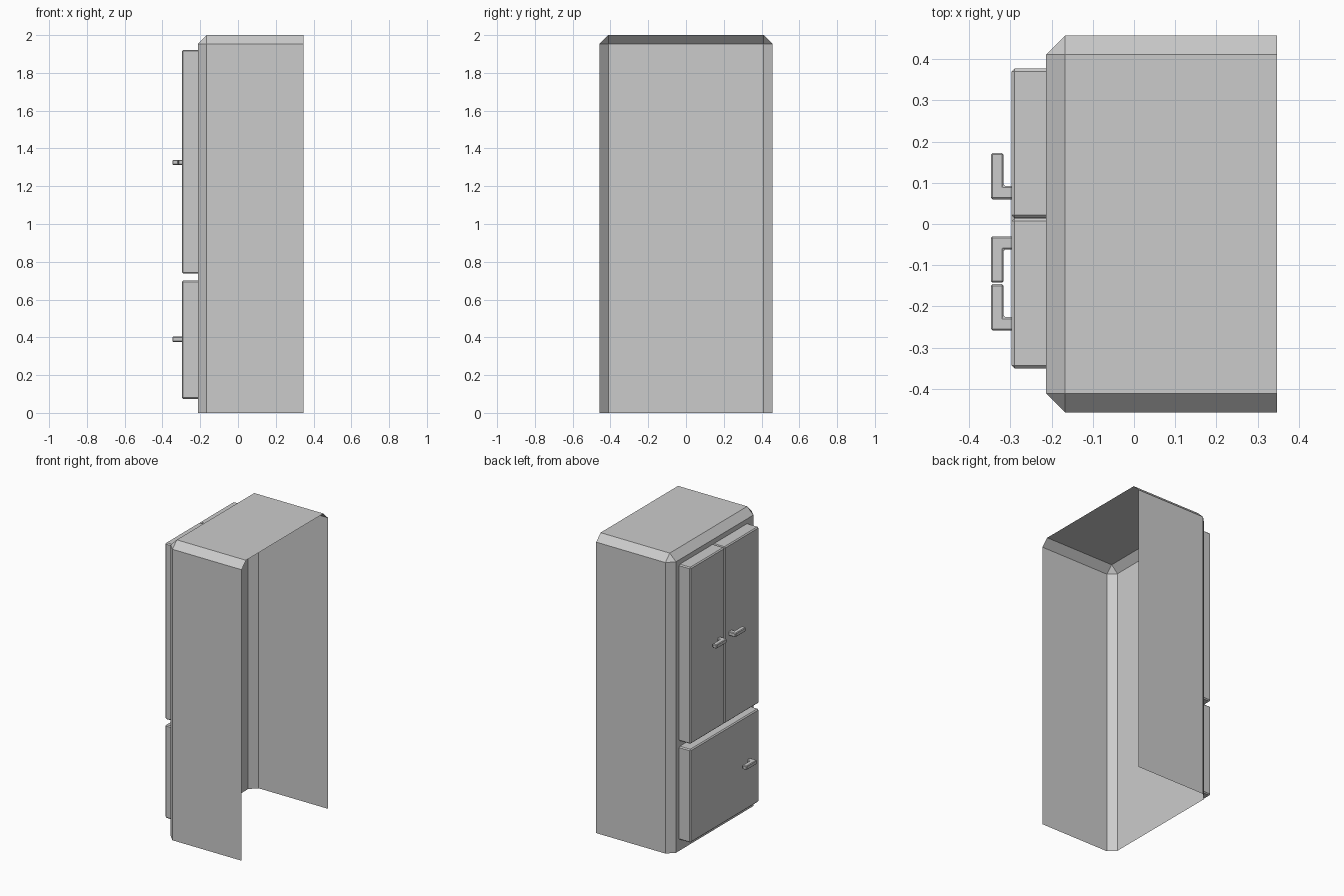
import bpy, bmesh

if "Cube" in bpy.data.objects:
    bpy.data.objects.remove(bpy.data.objects["Cube"])


def make_prism(name, outline, z0, z1, bevel, open_x, open_bottom=False):
    """Extrude an XY outline, chamfer its edges, leave the x = open_x side open."""
    bm = bmesh.new()
    base = bm.faces.new([bm.verts.new((x, y, z0)) for x, y in outline])
    top = bmesh.ops.extrude_face_region(bm, geom=[base], use_keep_orig=True)
    for v in top["geom"]:
        if isinstance(v, bmesh.types.BMVert):
            v.co.z = z1
    bmesh.ops.recalc_face_normals(bm, faces=bm.faces[:])

    def on_open(item):
        return (all(abs(v.co.x - open_x) < 1e-5 for v in item.verts)
                or (open_bottom and all(abs(v.co.z - z0) < 1e-5 for v in item.verts)))

    edges = [e for e in bm.edges if not on_open(e)]
    bmesh.ops.bevel(bm, geom=edges, offset=bevel, offset_type='OFFSET',
                    segments=1, profile=0.5, affect='EDGES')
    bmesh.ops.delete(bm, geom=[f for f in bm.faces if on_open(f)], context='FACES')
    mesh = bpy.data.meshes.new(name)
    bm.to_mesh(mesh)
    bm.free()
    obj = bpy.data.objects.new(name, mesh)
    bpy.context.collection.objects.link(obj)
    return obj


def rect(x0, x1, y0, y1):
    return [(x0, y0), (x1, y0), (x1, y1), (x0, y1)]


BACK, FRONT, DOOR, GRIP = 0.347, -0.213, -0.297, -0.347

# Cabinet shell, open at back and bottom
make_prism("cabinet", rect(FRONT, BACK, -0.457, 0.457), 0, 2, 0.046, BACK, True)

# Two upper doors and the lower door
for name, y0, y1, z0, z1 in (
        ("upper_door_left", 0.0143, 0.3765, 0.737, 1.922),
        ("upper_door_right", -0.35, 0.0137, 0.737, 1.922),
        ("lower_door", -0.35, 0.3765, 0.074, 0.70)):
    make_prism(name, rect(DOOR, FRONT, y0, y1), z0, z1, 0.007, FRONT)

# L-shaped handles: a short post at y, with a grip running in direction d
for name, y, d, z in (
        ("upper_handle_left", 0.06, 1, 1.326),
        ("upper_handle_right", -0.03, -1, 1.326),
        ("lower_handle", -0.258, 1, 0.39)):
    inner = -0.316
    outline = [(DOOR, y), (GRIP, y), (GRIP, y + d * 0.112), (inner, y + d * 0.112),
               (inner, y + d * 0.032), (DOOR, y + d * 0.032)]
    make_prism(name, outline, z - 0.0135, z + 0.0135, 0.004, DOOR)
